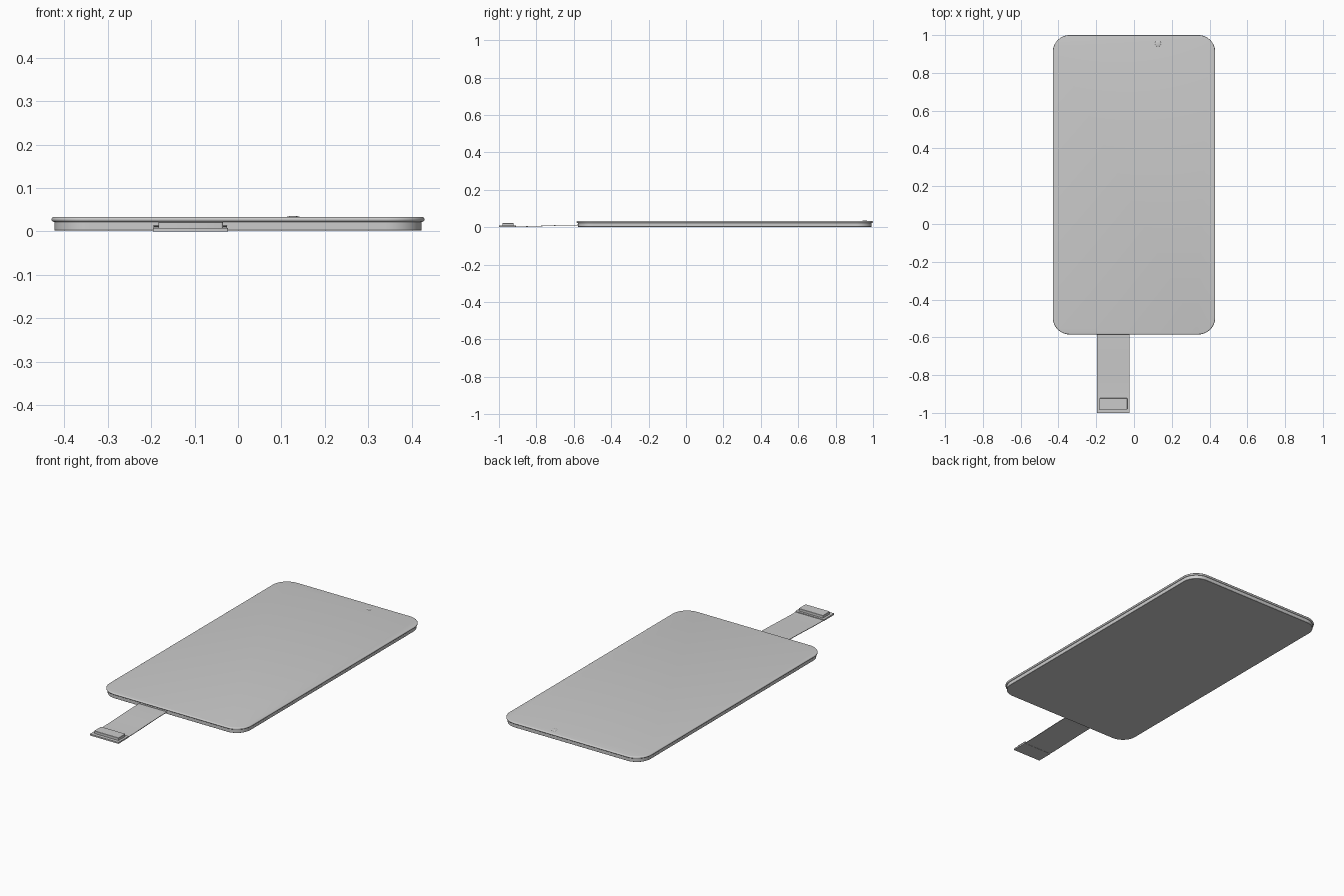
import bpy, bmesh, math

if "Cube" in bpy.data.objects:
    bpy.data.objects.remove(bpy.data.objects["Cube"])


def finish(name, bm):
    bmesh.ops.recalc_face_normals(bm, faces=bm.faces)
    me = bpy.data.meshes.new(name)
    bm.to_mesh(me)
    bm.free()
    ob = bpy.data.objects.new(name, me)
    bpy.context.collection.objects.link(ob)
    bpy.ops.object.select_all(action='DESELECT')
    ob.select_set(True)
    bpy.context.view_layer.objects.active = ob
    bpy.ops.object.shade_smooth_by_angle(angle=math.radians(35))
    return ob


def outline(x0, x1, y0, y1, r, inset, seg):
    """Rounded rectangle, shrunk by inset."""
    pts = []
    corners = [(x1 - r, y1 - r), (x0 + r, y1 - r), (x0 + r, y0 + r), (x1 - r, y0 + r)]
    for i, (cx, cy) in enumerate(corners):
        for k in range(seg + 1):
            a = math.pi / 2 * (i + k / seg)
            pts.append((cx + (r - inset) * math.cos(a), cy + (r - inset) * math.sin(a)))
    return pts


def slab(name, x0, x1, y0, y1, r, profile, seg=12):
    """Stack rounded outlines from a (inset, z) edge profile."""
    bm = bmesh.new()
    rings = [[bm.verts.new((x, y, z)) for x, y in outline(x0, x1, y0, y1, r, d, seg)]
             for d, z in profile]
    n = len(rings[0])
    for a, b in zip(rings, rings[1:]):
        for i in range(n):
            j = (i + 1) % n
            bm.faces.new((a[i], a[j], b[j], b[i]))
    bm.faces.new(rings[0][::-1])
    bm.faces.new(rings[-1])
    return finish(name, bm)


# Glass panel with a rounded edge
edge = [(0.0055 * (1 - math.cos(a)), 0.0275 + 0.0055 * math.sin(a))
        for a in [math.pi * (k / 8 - 0.5) for k in range(9)]]
slab("glass_panel", -0.43, 0.43, -0.585, 1.0, 0.09, edge)

# Display backing beneath the glass
slab("display_backing", -0.423, 0.423, -0.578, 0.993, 0.083,
     [(0.001, 0.002), (0, 0.003), (0, 0.023)])

# Ribbon cable, rising gently into the backing
bm = bmesh.new()
steps = 20
rings = []
for i in range(steps + 1):
    t = i / steps
    y = -0.99 + 0.43 * t
    s = min(max((t - 0.15) / 0.8, 0), 1)
    z = 0.001 + 0.009 * s * s * (3 - 2 * s)
    rings.append([bm.verts.new(p) for p in ((-0.195, y, z), (-0.025, y, z),
                                            (-0.025, y, z + 0.003), (-0.195, y, z + 0.003))])
for a, b in zip(rings, rings[1:]):
    for k in range(4):
        bm.faces.new((a[k], a[(k + 1) % 4], b[(k + 1) % 4], b[k]))
bm.faces.new(rings[0])
bm.faces.new(rings[-1])
finish("ribbon_cable", bm)

# Stiffener plate and plug at the free end
slab("stiffener_plate", -0.196, -0.023, -1.0, -0.91, 0.003, [(0, 0), (0, 0.008)], 3)
slab("connector_plug", -0.183, -0.035, -0.982, -0.922, 0.004,
     [(0, 0.006), (0, 0.021), (0.001, 0.022)], 3)

# Tiny sensor lens proud of the glass
bm = bmesh.new()
bmesh.ops.create_uvsphere(bm, u_segments=24, v_segments=12, radius=1)
bmesh.ops.scale(bm, vec=(0.016, 0.016, 0.003), verts=bm.verts)
bmesh.ops.translate(bm, vec=(0.127, 0.955, 0.0325), verts=bm.verts)
finish("sensor_lens", bm)
